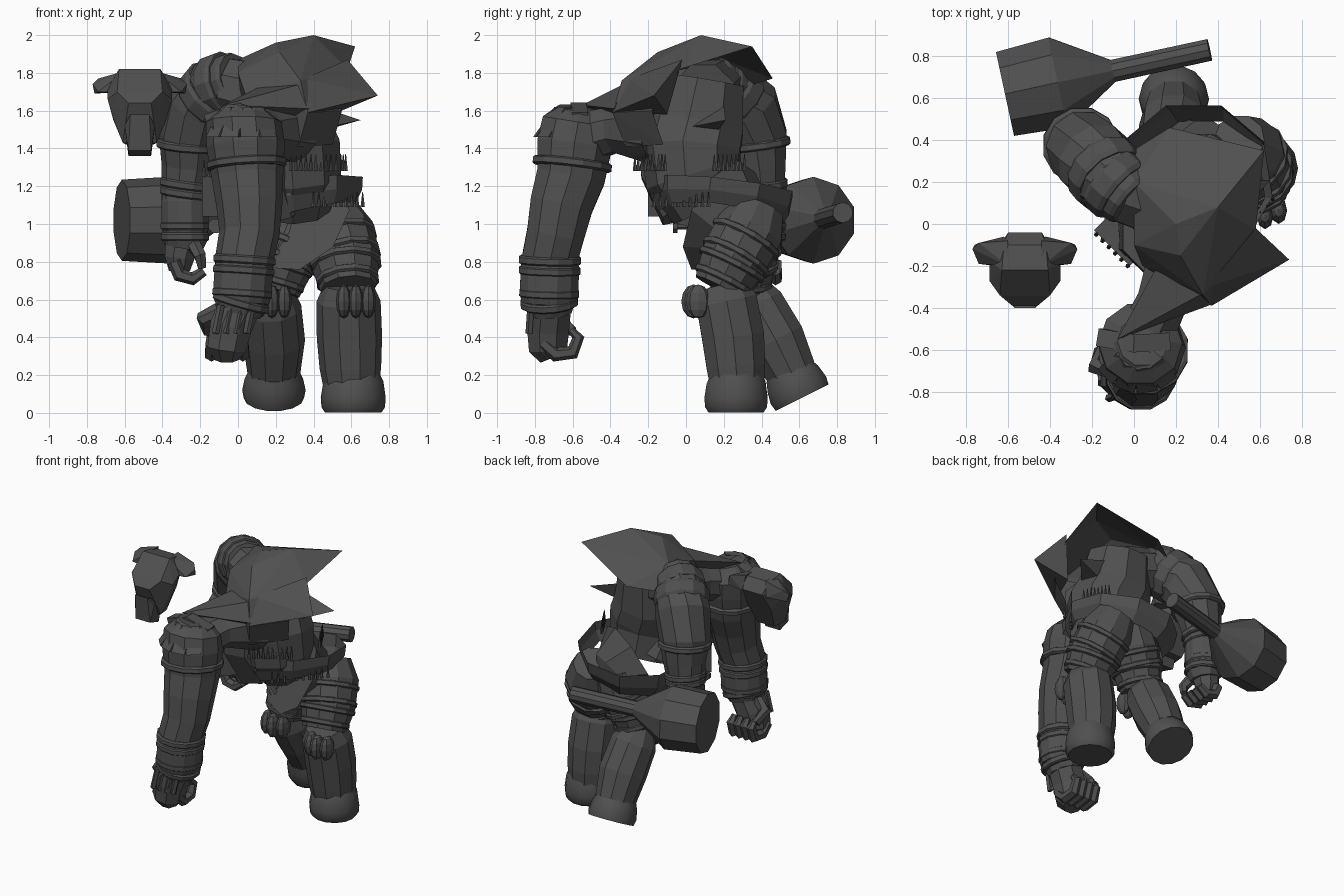
import bpy
import bmesh
import math
from mathutils import Vector

if "Cube" in bpy.data.objects:
    bpy.data.objects.remove(bpy.data.objects["Cube"])

# One dark stone material for the whole figure
stone = bpy.data.materials.new("dark grey stone")
stone.use_nodes = True
colour = (0.08, 0.08, 0.08, 1)
stone.diffuse_color = colour
stone.node_tree.nodes["Principled BSDF"].inputs["Base Color"].default_value = colour


def finish(name, bm, smooth=False):
    """Turn a bmesh into a named object."""
    bmesh.ops.recalc_face_normals(bm, faces=bm.faces)
    mesh = bpy.data.meshes.new(name)
    bm.to_mesh(mesh)
    bm.free()
    mesh.materials.append(stone)
    obj = bpy.data.objects.new(name, mesh)
    bpy.context.collection.objects.link(obj)
    if smooth:
        bpy.ops.object.select_all(action='DESELECT')
        obj.select_set(True)
        bpy.context.view_layer.objects.active = obj
        bpy.ops.object.shade_smooth_by_angle(angle=math.radians(40))
    return obj


def loft(name, path, sides=10, ref=(0, 1, 0), caps=True, smooth=False):
    """Skin round sections along a path of (x, y, z, radius)."""
    bm = bmesh.new()
    points = [Vector(p[:3]) for p in path]
    rings = []
    for i, point in enumerate(points):
        along = (points[min(i + 1, len(path) - 1)] - points[max(i - 1, 0)]).normalized()
        u = Vector(ref)
        u = (u - along * u.dot(along)).normalized()
        v = along.cross(u)
        ring = []
        for k in range(sides):
            a = math.tau * (k + 0.5) / sides
            ring.append(bm.verts.new(point + path[i][3] * (u * math.cos(a) + v * math.sin(a))))
        rings.append(ring)
    for low, high in zip(rings, rings[1:]):
        for k in range(sides):
            j = (k + 1) % sides
            bm.faces.new((low[k], low[j], high[j], high[k]))
    if caps:
        bm.faces.new(rings[0])
        bm.faces.new(rings[-1])
    return finish(name, bm, smooth)


def hull(name, points, opening=None):
    """Faceted convex form, optionally left open toward one direction."""
    bm = bmesh.new()
    verts = [bm.verts.new(p) for p in points]
    made = bmesh.ops.convex_hull(bm, input=verts)
    loose = {v for v in made["geom_interior"] if isinstance(v, bmesh.types.BMVert)}
    bmesh.ops.delete(bm, geom=list(loose), context='VERTS')
    bmesh.ops.recalc_face_normals(bm, faces=bm.faces)
    if opening:
        way = Vector(opening).normalized()
        back = [f for f in bm.faces if f.normal.dot(way) > 0.5]
        bmesh.ops.delete(bm, geom=back, context='FACES')
    return finish(name, bm)


def band(name, limb, at, width=0.035, grow=1.1):
    """Strap around a limb; at is a path position such as 2.5."""
    i = int(at)
    a, b = Vector(limb[i]), Vector(limb[i + 1])
    mid = a.lerp(b, at - i)
    step = (b - a).to_3d().normalized() * width / 2
    radius = mid[3] * grow
    ends = [(-1.3, 0.93), (-0.8, 1), (0.8, 1), (1.3, 0.93)]
    loft(name, [(*(mid.to_3d() + step * s), radius * g) for s, g in ends], 12)


def ball(name, centre, size):
    bm = bmesh.new()
    bmesh.ops.create_uvsphere(bm, u_segments=8, v_segments=6, radius=1)
    for v in bm.verts:
        v.co = Vector(c + s * q for c, s, q in zip(centre, size, v.co))
    return finish(name, bm)


def teeth(name, start, end, count, height=0.09):
    """Row of thin upright spikes."""
    for n in range(count):
        p = Vector(start).lerp(Vector(end), n / (count - 1))
        loft(name, [(*p, 0.012), (p.x, p.y, p.z + height, 0.002)], 5)


# Hollow hooded canopy, open toward the back and below, with side spikes
hull("hood", [
    (.4, .08, 2), (.2, 0, 1.96), (.62, .35, 1.94), (.17, .46, 1.77), (0, .2, 1.87),
    (0, -.1, 1.8), (.01, .36, 1.74), (.04, -.2, 1.68), (.37, -.39, 1.59), (.33, -.34, 1.76),
    (.22, -.15, 1.91), (.58, -.03, 1.82), (.55, -.18, 1.6), (.32, -.32, 1.41),
    (.5, -.12, 1.42), (.1, -.15, 1.42), (.04, .15, 1.5)], (.5, .6, -.6))
hull("right_spike", [(-.08, -.55, 1.63), (.38, -.38, 1.61), (.33, -.33, 1.74),
                     (.1, -.22, 1.72), (.2, -.3, 1.53)])
hull("left_spike", [(.74, -.17, 1.68), (.58, -.02, 1.87), (.37, -.39, 1.59),
                    (.35, -.3, 1.77), (.5, -.1, 1.58)])
hull("lower_spike", [(.65, .21, 1.55), (.38, .2, 1.64), (.42, -.05, 1.5), (.4, .16, 1.48)])

# Torso, belly, open belt funnel, pelvis and teeth
loft("torso", [(.22, .1, 1.76, .22), (.23, .06, 1.52, .26), (.28, .03, 1.38, .27),
               (.29, .04, 1.26, .26), (.29, .12, 1.08, .2)], 9)
loft("belly", [(.15, -.04, 1.48, .22), (.13, -.04, 1.3, .22), (.18, .06, 1.1, .22)], 8)
loft("belt", [(.31, .18, 1.03, .33), (.29, .19, 1.11, .38), (.28, .2, 1.2, .39)], 9, caps=False)
loft("pelvis", [(.31, .18, 1.04, .32), (.37, .28, .99, .21), (.39, .31, .91, .12)], 9)
hull("belt_plate", [(x + d, -x - .22 + d, z) for x in (-.19, -.02) for d in (0, .1)
                    for z in (1.04, 1.26)])
rod = [(-.12, -.06, .99, .022), (-.12, .09, .99, .022)]
loft("belt_rod", rod, 8, (0, 0, 1))
for end in (-.07, .08):
    loft("rod_end", [(-.12, end, .99, .04), (-.12, end + .025, .99, .04)], 8, (0, 0, 1))
teeth("front_tooth", (.28, -.27, 1.28), (.52, -.11, 1.28), 10)
teeth("side_tooth", (.57, .15, 1.28), (.48, .31, 1.28), 8)
teeth("belt_tooth", (.4, -.17, 1.09), (.66, .12, 1.09), 10, .08)
teeth("plate_tooth", (-.18, -.05, 1.25), (-.03, -.2, 1.25), 6)

# Left arm, planted forward
left_arm = [(.04, -.56, 1.61, .12), (.03, -.57, 1.54, .2), (.04, -.59, 1.42, .208),
            (.05, -.61, 1.25, .19), (.06, -.66, 1.1, .175), (.06, -.69, .95, .16),
            (.035, -.72, .82, .155), (.02, -.725, .6, .148), (0, -.72, .53, .12)]
loft("left_arm", left_arm)
loft("left_shoulder_joint", [(.25, -.15, 1.5, .2), (.13, -.38, 1.5, .13),
                             (.06, -.53, 1.46, .14)], 8, (0, 0, 1))
for at in (2.6, 6.05, 6.3, 6.85, 7.2):
    band("left_arm_band", left_arm, at)
band("left_bracer", left_arm, 6.55, .18, 1.06)
loft("left_palm", [(.01, -.72, .57, .12), (-.04, -.73, .45, .12), (-.06, -.73, .34, .11),
                   (-.06, -.71, .29, .07)], 8)
for n in range(4):
    x = -.14 + n * .055
    loft("left_finger", [(x, -.76, .37, .035), (x, -.69, .31, .04), (x, -.6, .32, .038),
                         (x, -.57, .4, .032), (x, -.61, .44, .02)], 6, (1, 0, 0))
    loft("left_knuckle_strip", [(x + .05, -.82, .57, .02), (x + .02, -.83, .42, .02)], 5)
loft("left_thumb", [(-.1, -.7, .55, .04), (-.18, -.68, .5, .045), (-.16, -.6, .43, .03)], 6,
     (0, 0, 1))

# Right arm, hanging back
right_arm = [(-.02, .13, 1.76, .13), (-.1, .2, 1.73, .17), (-.19, .31, 1.62, .19),
             (-.25, .37, 1.45, .175), (-.26, .39, 1.3, .145), (-.28, .4, 1.15, .125),
             (-.28, .4, .92, .12), (-.29, .4, .87, .1)]
loft("right_arm", right_arm)
loft("right_shoulder_joint", [(.15, .1, 1.68, .18), (-.06, .16, 1.73, .16)], 8, (0, 0, 1))
for at in (3.2, 4.6, 4.9, 5.7, 5.95):
    band("right_arm_band", right_arm, at)
band("right_bracer", right_arm, 5.4, .16, 1.05)
loft("right_palm", [(-.29, .4, .93, .1), (-.31, .4, .82, .085), (-.31, .4, .75, .06)], 8)
for n in range(4):
    y = .31 + n * .055
    loft("right_finger", [(-.34, y, .8, .035), (-.31, y, .73, .038), (-.24, y, .71, .035),
                          (-.18, y, .75, .025)], 6)
loft("right_thumb", [(-.24, .33, .9, .04), (-.2, .28, .83, .035), (-.19, .3, .77, .025)], 6,
     (1, 0, 0))

# Overlapping shoulder plates draped over each arm
for n in range(4):
    a = -math.pi / 2 + (n - 1.7) * .5
    out, side = Vector((math.cos(a), math.sin(a), 0)), Vector((-math.sin(a), math.cos(a), 0))
    top, low = Vector((.03, -.57, 1.62)), Vector((.03, -.58, 1.46))
    hull("left_shoulder_plate", [p + out * r + side * w * s for p, r, w in
                                 ((top, .06, .03), (top, .12, .04), (low, .19, .05),
                                  (low, .225, .05)) for s in (-1, 1)])
for n in range(3):
    band("right_shoulder_plate", right_arm, .3 + n * .55, .09, 1.07)
loft("left_shoulder_strap", [(-.16, -.54, 1.54, .06), (0, -.57, 1.6, .06),
                             (.16, -.56, 1.55, .06)], 4, (0, 1, 0))

# Legs: thigh, straps, calf, knee guard and foot
legs = {
    "left": ([(.49, .39, 1.08, .14), (.53, .34, .96, .19), (.57, .25, .8, .185),
              (.585, .18, .66, .15)],
             [(.585, .19, .68, .13), (.585, .215, .59, .17), (.59, .25, .4, .173),
              (.595, .265, .24, .163), (.6, .27, .15, .15)],
             [(.605, .26, .2, .14), (.61, .265, .16, .16), (.61, .265, .08, .172),
              (.61, .265, .03, .168), (.61, .265, .003, .15)],
             (.625, .04, .59)),
    "right": ([(.34, .35, 1.06, .15), (.29, .33, .92, .18), (.23, .31, .79, .17),
               (.19, .3, .65, .14)],
              [(.17, .31, .66, .12), (.175, .37, .56, .16), (.19, .475, .38, .165),
               (.19, .56, .21, .14)],
              [(.19, .535, .23, .13), (.19, .565, .18, .155), (.19, .595, .12, .168),
               (.19, .615, .08, .16)],
              (.18, .16, .59)),
}
for side, (thigh, calf, foot, knee) in legs.items():
    loft(side + "_thigh", thigh)
    loft(side + "_calf", calf)
    loft(side + "_foot", foot, 14, smooth=True)
    for at in (1.25, 1.85, 2.1, 2.7):
        band(side + "_thigh_strap", thigh, at, .03, 1.06)
    for n in (-1, 0, 1):
        ball(side + "_knee_guard", (knee[0] + n * .065, knee[1] + abs(n) * .025, knee[2]),
             (.04, .065, .09))

# Detached beast head: mirrored skull, muzzle and ear lobes
def mirrored(half):
    return [(-.52 + s * x, y, z) for s in (-1, 1) for x, y, z in half]


hull("skull", mirrored([(.08, -.04, 1.72), (.1, -.1, 1.8), (.11, -.22, 1.82), (.17, -.18, 1.72),
                        (.17, -.27, 1.66), (.12, -.34, 1.7), (.06, -.39, 1.64),
                        (.14, -.25, 1.55), (.1, -.12, 1.58), (.09, -.3, 1.43),
                        (.07, -.2, 1.42)]))
hull("muzzle", mirrored([(.05, -.4, 1.58), (.08, -.36, 1.52), (.06, -.38, 1.39),
                         (.06, -.28, 1.36), (.06, -.24, 1.5)]))
for s in (-1, 1):
    hull("ear", [(-.52 + s * x, y, z) for x, y, z in
                 ((.08, -.08, 1.81), (.08, -.2, 1.81), (.1, -.06, 1.7), (.14, -.2, 1.7),
                  (.22, -.09, 1.77), (.25, -.12, 1.74), (.24, -.1, 1.69), (.22, -.19, 1.7))])

# War club carried behind the hips
loft("club", [(-.615, .62, 1.02, .215), (-.36, .675, 1.02, .23), (-.1, .73, 1.03, .056),
              (.36, .83, 1.06, .055)], 10)
